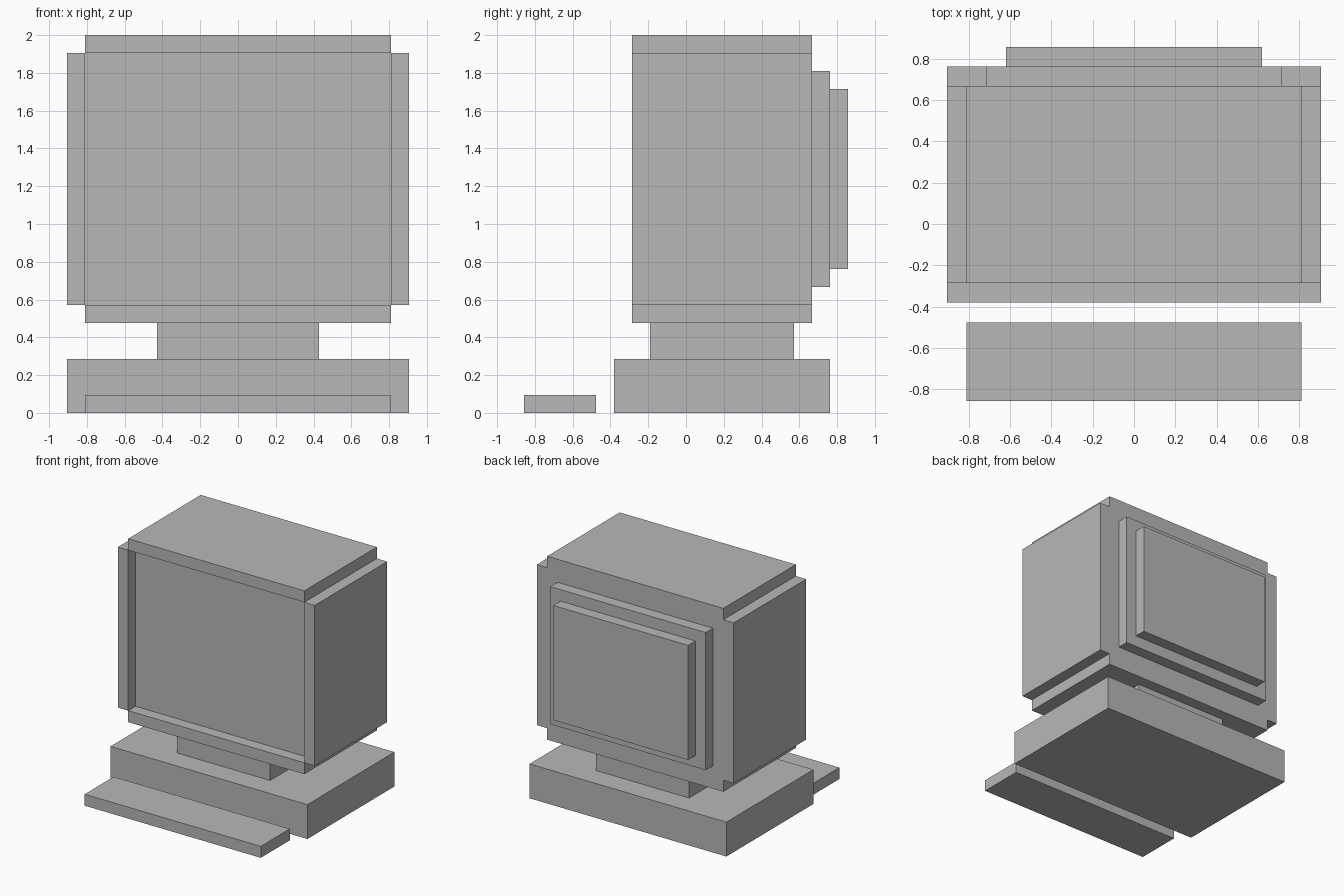
import bpy
from mathutils import Vector

old = bpy.data.objects.get("Cube")
if old:
    bpy.data.objects.remove(old, do_unlink=True)

U = 2 / 21  # the whole model sits on a grid of 21 steps in height

grey = bpy.data.materials.new("plain grey")
grey.use_nodes = True
grey.diffuse_color = (0.48, 0.48, 0.48, 1)
grey.node_tree.nodes["Principled BSDF"].inputs["Base Color"].default_value = grey.diffuse_color


def box(name, x, y, z):
    """Block spanning the given (low, high) grid steps on each axis."""
    spans = (x, y, z)
    centre = Vector([(a + b) / 2 * U for a, b in spans])
    size = Vector([(b - a) * U for a, b in spans])
    bpy.ops.mesh.primitive_cube_add(size=1, location=centre)
    ob = bpy.context.object
    ob.name = name
    for v in ob.data.vertices:
        v.co *= size
    ob.data.materials.append(grey)
    return ob


# Desk unit, stand and keyboard
box("base_unit", (-9.5, 9.5), (-4, 8), (0, 3))
box("stand_neck", (-4.5, 4.5), (-2, 6), (3, 5))
box("keyboard", (-8.5, 8.5), (-9, -5), (0, 1))

# Monitor: recessed screen block framed by four casing slabs
box("screen", (-8.5, 8.5), (-2, 7), (6, 20))
box("casing_top", (-8.5, 8.5), (-3, 7), (20, 21))
box("casing_bottom", (-8.5, 8.5), (-3, 7), (5, 6))
box("casing_left", (8.5, 9.5), (-3, 7), (6, 20))
box("casing_right", (-9.5, -8.5), (-3, 7), (6, 20))

# Stepped rear housing
box("rear_step_large", (-7.5, 7.5), (7, 8), (7, 19))
box("rear_step_small", (-6.5, 6.5), (8, 9), (8, 18))
